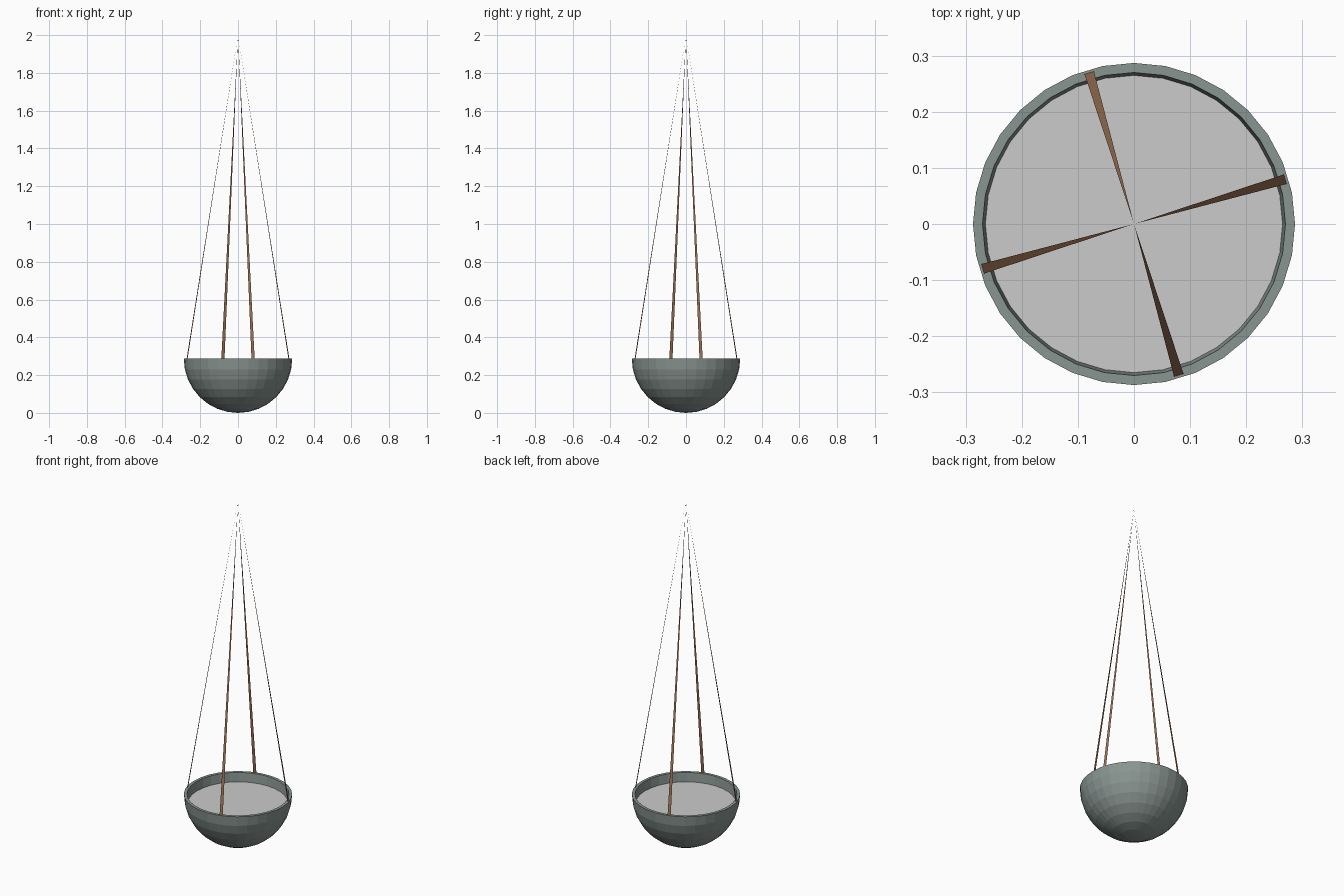
import bpy, bmesh
from math import sin, cos, pi, radians

if "Cube" in bpy.data.objects:
    bpy.data.objects.remove(bpy.data.objects["Cube"])

R_OUT, R_IN, SEGS, RINGS = 0.287, 0.27, 32, 8
RIM_Z, TOP_Z = R_OUT, 2.0


def material(name, rgb):
    m = bpy.data.materials.new(name)
    m.diffuse_color = (*rgb, 1)
    m.use_nodes = True
    m.node_tree.nodes["Principled BSDF"].inputs["Base Color"].default_value = m.diffuse_color
    return m


def add_object(name, bm, mat=None):
    mesh = bpy.data.meshes.new(name)
    bm.to_mesh(mesh)
    bm.free()
    ob = bpy.data.objects.new(name, mesh)
    bpy.context.collection.objects.link(ob)
    if mat:
        mesh.materials.append(mat)
    return ob


def lathe(name, profile, mat=None):
    """Spin an (r, z) profile around the z axis."""
    bm = bmesh.new()
    vs = [bm.verts.new((r, 0, z)) for r, z in profile]
    es = [bm.edges.new(p) for p in zip(vs, vs[1:])]
    bmesh.ops.spin(bm, geom=vs + es, cent=(0, 0, 0), axis=(0, 0, 1),
                   angle=2 * pi, steps=SEGS, use_duplicate=False)
    bmesh.ops.remove_doubles(bm, verts=bm.verts, dist=1e-5)
    bmesh.ops.recalc_face_normals(bm, faces=bm.faces)
    return add_object(name, bm, mat)


def arc(radius):
    """Quarter circle from the bottom pole up to the rim."""
    return [(radius * sin(a), RIM_Z - radius * cos(a))
            for a in (i * pi / 2 / RINGS for i in range(RINGS + 1))]


bowl_mat = material("bowl_glaze", (0.25, 0.30, 0.285))
strap_mat = material("strap_brown", (0.33, 0.165, 0.09))

# Hemispherical bowl with a flat rim
lathe("bowl", arc(R_OUT) + arc(R_IN)[::-1], bowl_mat)

# Flat soil disc resting on the first ring below the rim
a = pi / 2 / RINGS
bm = bmesh.new()
bmesh.ops.create_circle(bm, cap_ends=True, segments=SEGS, radius=R_IN * cos(a))
bmesh.ops.translate(bm, verts=bm.verts, vec=(0, 0, RIM_Z - R_IN * sin(a)))
add_object("soil", bm)

# Four flat straps tapering from the rim to one hanging point
for i in range(4):
    t = radians(16.5 + 90 * i)
    r, h = 0.281, 0.0088
    bm = bmesh.new()
    corners = [(r * cos(t) - s * h * sin(t), r * sin(t) + s * h * cos(t), RIM_Z)
               for s in (-1, 1)]
    bm.faces.new([bm.verts.new(p) for p in corners + [(0, 0, TOP_Z)]])
    add_object(f"strap_{i + 1}", bm, strap_mat)
